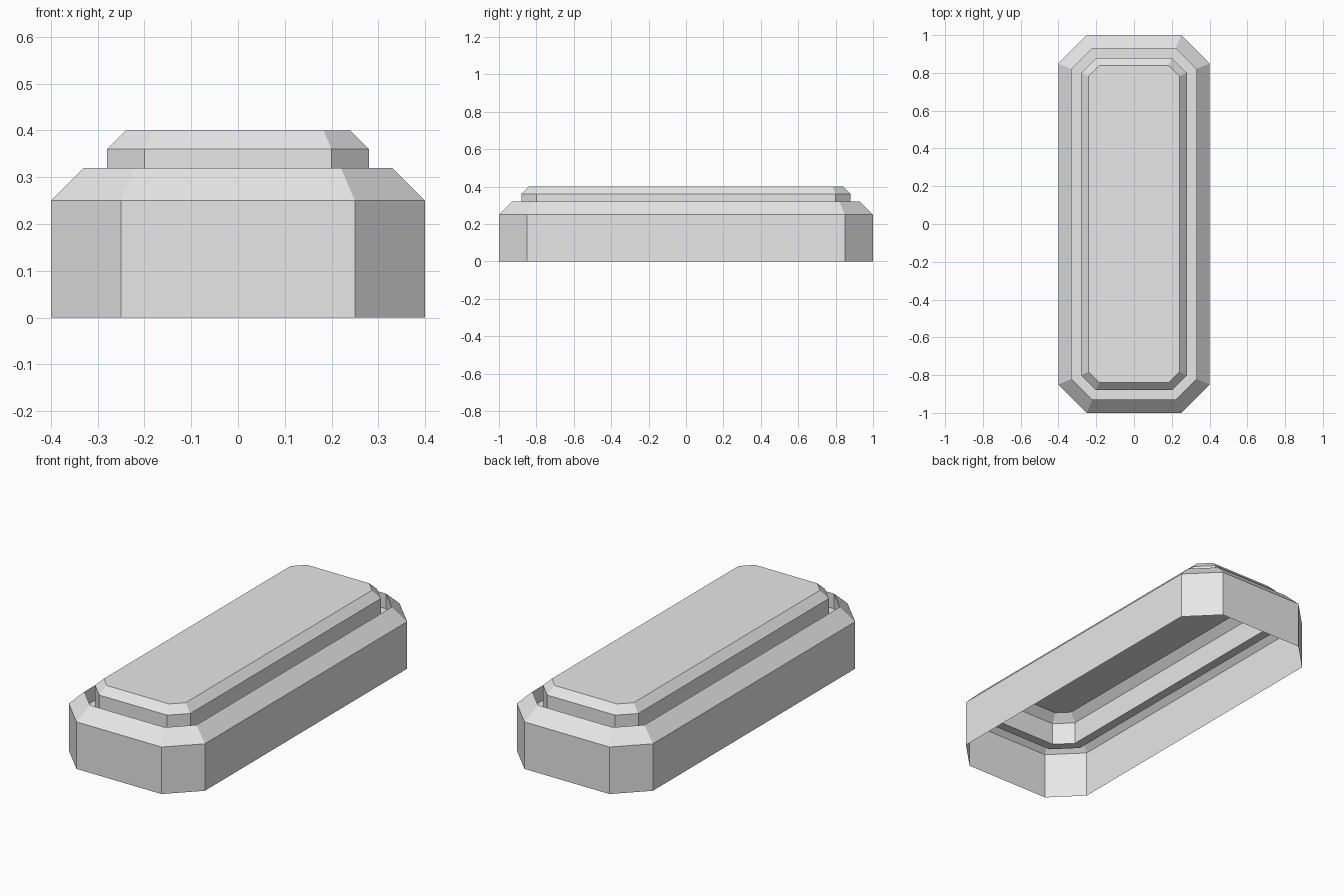
import bpy
import bmesh

cube = bpy.data.objects.get("Cube")
if cube:
    bpy.data.objects.remove(cube, do_unlink=True)

# Plain grey material
grey = bpy.data.materials.new("light_grey")
grey.use_nodes = True
colour = (0.8, 0.8, 0.8, 1)
grey.diffuse_color = colour
grey.node_tree.nodes["Principled BSDF"].inputs["Base Color"].default_value = colour


def add_ring(bm, half_x, half_y, cut, z):
    """Rectangle with cut corners, counter-clockwise from above."""
    x, y = half_x - cut, half_y - cut
    points = [(half_x, -y), (half_x, y), (x, half_y), (-x, half_y),
              (-half_x, y), (-half_x, -y), (-x, -half_y), (x, -half_y)]
    return [bm.verts.new((px, py, z)) for px, py in points]


def make_shell(name, profile, capped=False):
    """Join stacked rings into an open shell of flat faces."""
    bm = bmesh.new()
    rings = [add_ring(bm, *step) for step in profile]
    for low, high in zip(rings, rings[1:]):
        for i in range(len(low)):
            j = (i + 1) % len(low)
            bm.faces.new((low[i], low[j], high[j], high[i]))
    if capped:
        bm.faces.new(rings[-1])
    mesh = bpy.data.meshes.new(name)
    bm.to_mesh(mesh)
    bm.free()
    mesh.materials.append(grey)
    obj = bpy.data.objects.new(name, mesh)
    bpy.context.collection.objects.link(obj)
    return obj


# Each step: half width, half length, corner cut, height
outer = (0.40, 1.00, 0.15, 0.25)
rim_top = (0.33, 0.93, 0.11, 0.32)
groove_outer = (0.33, 0.93, 0.11, 0.24)
groove_inner = (0.28, 0.88, 0.08, 0.24)

# Outer wall with sloped rim, open underneath
make_shell("outer_wall", [(0.40, 1.00, 0.15, 0), outer, rim_top])

# Sunken channel between the rim and the panel
make_shell("groove", [rim_top, groove_outer, groove_inner])

# Raised panel with bevelled edge, hollow underneath
make_shell("raised_panel", [groove_inner, (0.28, 0.88, 0.08, 0.36),
                            (0.24, 0.84, 0.057, 0.40)], capped=True)
